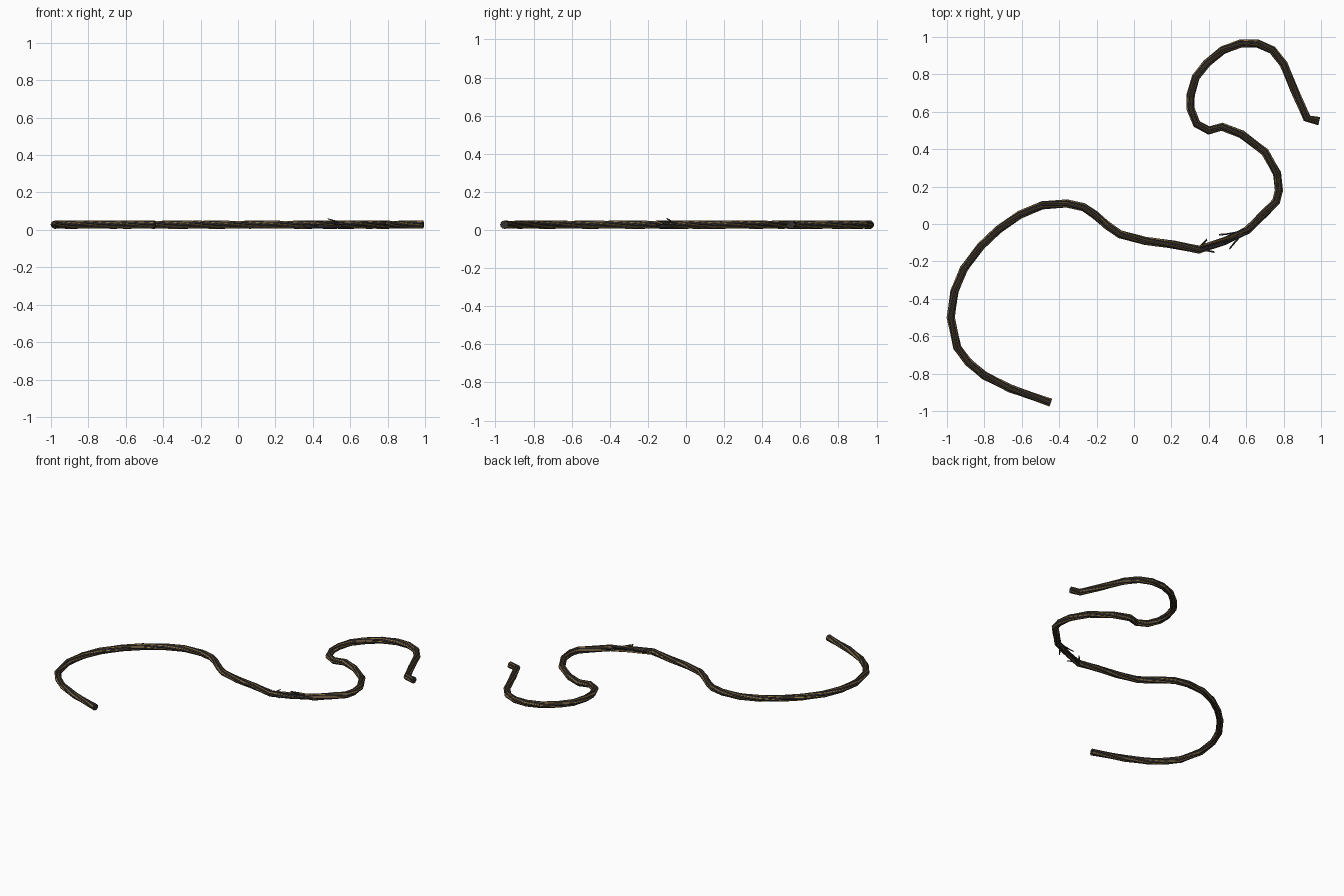
import bpy, bmesh, math
from mathutils import Vector

if "Cube" in bpy.data.objects:
    bpy.data.objects.remove(bpy.data.objects["Cube"])

# Centre line of the cable, seen from the top
PATH = [(-.445, -.955), (-.66, -.88), (-.80, -.81), (-.885, -.74), (-.945, -.66), (-.98, -.50),
        (-.96, -.36), (-.91, -.24), (-.82, -.12), (-.725, -.03), (-.61, .05), (-.49, .10),
        (-.36, .11), (-.27, .09), (-.21, .05), (-.14, -.01), (-.075, -.055), (.06, -.09),
        (.21, -.11), (.35, -.137), (.485, -.09), (.61, -.03), (.705, .065), (.76, .12),
        (.775, .18), (.765, .27), (.70, .385), (.575, .48), (.47, .52), (.40, .50),
        (.335, .535), (.303, .615), (.303, .69), (.33, .785), (.39, .86), (.475, .93),
        (.57, .965), (.66, .965), (.74, .93), (.80, .855), (.86, .71), (.925, .565), (.99, .55)]
ZC = 0.028
TWIST = 4.2          # radians per unit of length
P = [Vector((x, y, ZC)) for x, y in PATH]
S = [0.0]
for a, b in zip(P, P[1:]):
    S.append(S[-1] + (b - a).length)
UP = Vector((0, 0, 1))


def material(name, rgb):
    m = bpy.data.materials.new(name)
    m.diffuse_color = (*rgb, 1)
    m.use_nodes = True
    m.node_tree.nodes["Principled BSDF"].inputs["Base Color"].default_value = m.diffuse_color
    return m


DARK = material("dark grey", (.03, .03, .034))
GOLD = material("dull gold", (.29, .17, .045))


def side_dir(i):
    t = (P[min(i + 1, len(P) - 1)] - P[max(i - 1, 0)]).normalized()
    return UP.cross(t).normalized()


def strand_points(angle, off, i0, i1):
    pts = []
    for i in range(i0, i1 + 1):
        a = angle + S[i] * TWIST
        pts.append(P[i] + side_dir(i) * off * math.cos(a) + UP * off * math.sin(a))
    return pts


def sweep(bm, pts, r, sides, taper0=1, taper1=1):
    """Faceted tube through the points."""
    rings, n = [], len(pts)
    for i, p in enumerate(pts):
        t = (pts[min(i + 1, n - 1)] - pts[max(i - 1, 0)]).normalized()
        s = UP.cross(t).normalized()
        u = t.cross(s)
        k = r * (taper0 if i == 0 else taper1 if i == n - 1 else 1)
        rings.append([bm.verts.new(p + (s * math.cos(q) + u * math.sin(q)) * k)
                      for q in (2 * math.pi * j / sides for j in range(sides))])
    for A, B in zip(rings, rings[1:]):
        for j in range(sides):
            k = (j + 1) % sides
            bm.faces.new((A[j], A[k], B[k], B[j]))
    bm.faces.new(rings[0][::-1])
    bm.faces.new(rings[-1])


def finish(bm, name, mat):
    bmesh.ops.recalc_face_normals(bm, faces=bm.faces)
    me = bpy.data.meshes.new(name)
    bm.to_mesh(me)
    bm.free()
    me.materials.append(mat)
    bpy.context.collection.objects.link(bpy.data.objects.new(name, me))


# Loose tips at the frayed spot, one pair for every cut strand
LEFT = [(.39, -.085, .045), (.43, -.152, .02), (.40, -.125, .048)]
RIGHT = [(.51, -.135, .03), (.455, -.06, .04), (.48, -.10, .06)]
LAST = len(P) - 1


def strand_set(name, mat, count, off, r, sides, phase):
    bm = bmesh.new()
    for k in range(count):
        a = phase + 2 * math.pi * k / count
        if k % 2:      # cut strand, splayed at the break
            j = k // 2
            shift = Vector((0, .006 if phase else 0, 0))
            left = strand_points(a, off, 0, 19) + [Vector(LEFT[j]) + shift]
            right = [Vector(RIGHT[j]) + shift] + strand_points(a, off, 21, LAST)
            sweep(bm, left, r, sides, 1, .3)
            sweep(bm, right, r, sides, .3, 1)
        else:          # whole strand
            sweep(bm, strand_points(a, off, 0, LAST), r, sides)
    finish(bm, name, mat)


strand_set("dark_strands", DARK, 6, .0135, .0088, 6, 0)
strand_set("gold_strands", GOLD, 6, .0185, .0040, 4, math.pi / 6)

# Core wire
core = bmesh.new()
sweep(core, P, .008, 5)
finish(core, "core_wire", DARK)
